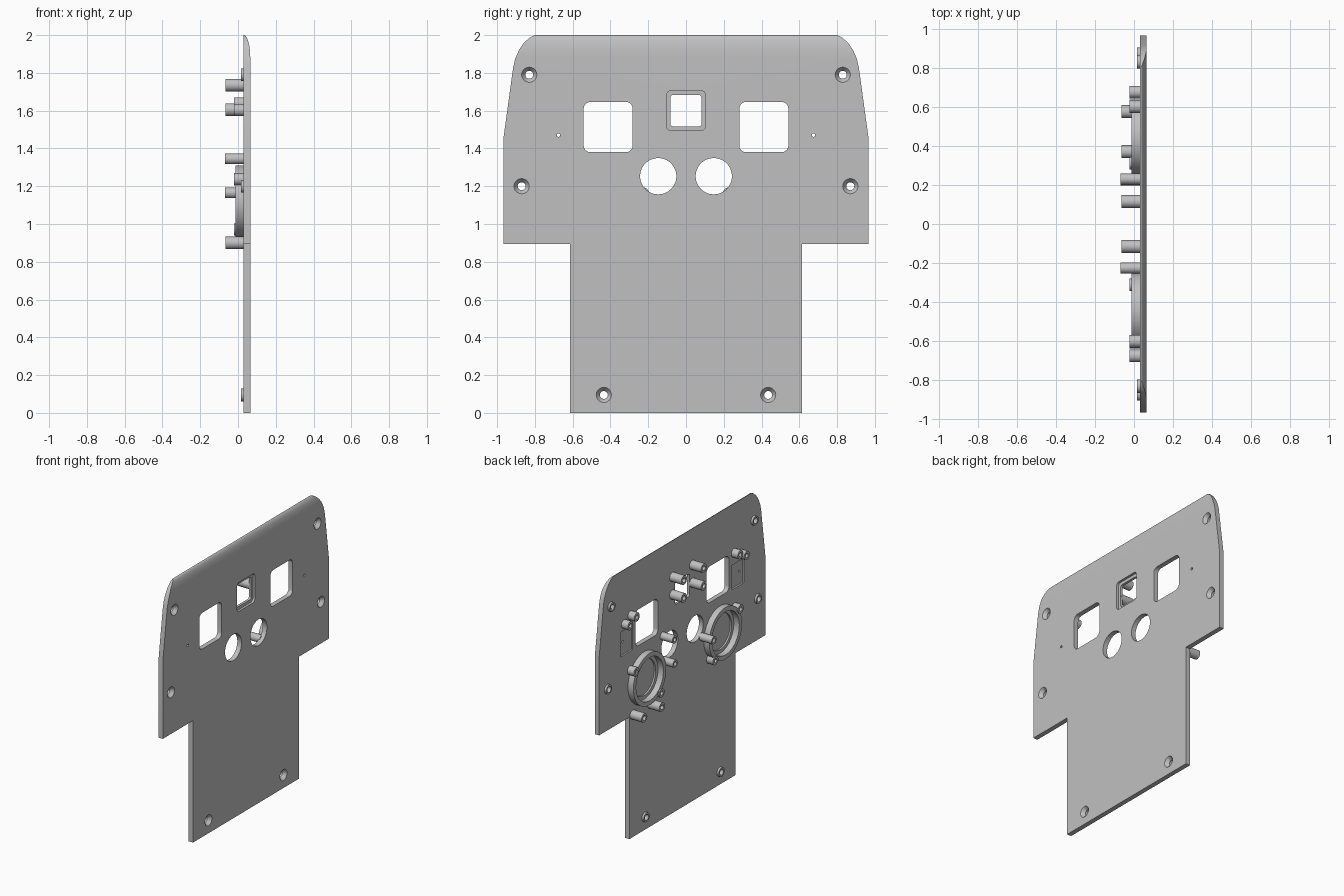
import bpy, bmesh, math
from mathutils import Vector

if "Cube" in bpy.data.objects:
    bpy.data.objects.remove(bpy.data.objects["Cube"])

grey = bpy.data.materials.new("panel_grey")
grey.use_nodes = True
COLOUR = (0.53, 0.53, 0.53, 1)
grey.diffuse_color = COLOUR
grey.node_tree.nodes["Principled BSDF"].inputs["Base Color"].default_value = COLOUR

BACK, FACE = 0.03, 0.065


def finish(bm, name):
    bmesh.ops.remove_doubles(bm, verts=bm.verts, dist=1e-5)
    bmesh.ops.recalc_face_normals(bm, faces=bm.faces)
    mesh = bpy.data.meshes.new(name)
    bm.to_mesh(mesh)
    bm.free()
    obj = bpy.data.objects.new(name, mesh)
    bpy.context.collection.objects.link(obj)
    mesh.materials.append(grey)
    return obj


def prism(name, points, offset):
    """Extrude a closed 3D polygon along offset."""
    bm = bmesh.new()
    face = bm.faces.new([bm.verts.new(p) for p in points])
    new = bmesh.ops.extrude_face_region(bm, geom=[face])["geom"]
    verts = [v for v in new if isinstance(v, bmesh.types.BMVert)]
    bmesh.ops.translate(bm, verts=verts, vec=Vector(offset))
    return finish(bm, name)


def lathe(name, y, z, profile, closed=False, seg=32):
    """Revolve (x, radius) points about an axis parallel to x."""
    bm = bmesh.new()
    verts = [bm.verts.new((x, y + r, z)) for x, r in profile]
    edges = [bm.edges.new(pair) for pair in zip(verts, verts[1:])]
    if closed:
        edges.append(bm.edges.new((verts[-1], verts[0])))
    bmesh.ops.spin(bm, geom=verts + edges, cent=(0, y, z), axis=(1, 0, 0),
                   angle=math.tau, steps=seg, use_merge=True)
    return finish(bm, name)


def disc(y, z, r, x0, x1, r1=None, seg=40):
    r1 = r if r1 is None else r1
    return lathe("cutter", y, z, [(x0, 0), (x0, r), (x1, r1), (x1, 0)], seg=seg)


def rounded_box(y, z, hy, hz, r, x0, x1):
    pts = []
    for i, (sy, sz) in enumerate([(1, 1), (-1, 1), (-1, -1), (1, -1)]):
        for k in range(7):
            a = math.pi / 2 * (i + k / 6)
            pts.append((x0, y + sy * (hy - r) + r * math.cos(a),
                        z + sz * (hz - r) + r * math.sin(a)))
    return prism("cutter", pts, (x1 - x0, 0, 0))


def cut(target, cutter):
    cutter.hide_render = True
    mod = target.modifiers.new("cut", "BOOLEAN")
    mod.operation, mod.solver, mod.object = "DIFFERENCE", "EXACT", cutter
    deps = bpy.context.evaluated_depsgraph_get()
    mesh = bpy.data.meshes.new_from_object(target.evaluated_get(deps))
    target.modifiers.clear()
    target.data = mesh
    bpy.data.objects.remove(cutter)


def smooth(obj, degrees=30):
    bpy.ops.object.select_all(action="DESELECT")
    obj.select_set(True)
    bpy.context.view_layer.objects.active = obj
    bpy.ops.object.shade_smooth_by_angle(angle=math.radians(degrees))


# Plate outline, mirrored across the middle
half = [(0.615, 0), (0.615, 0.895), (0.965, 0.895), (0.965, 1.465), (0.915, 1.83),
        (0.904, 1.875), (0.885, 1.92), (0.86, 1.957), (0.83, 1.985), (0.80, 2)]
outline = half + [(-y, z) for y, z in reversed(half)]
plate = prism("panel_plate", [(BACK, y, z) for y, z in outline], (FACE - BACK, 0, 0))

# Rounded top edge on the outer face
curve = [(BACK + 0.001 + 0.034 * math.cos(a), -1.2, 1.88 + 0.12 * math.sin(a))
         for a in (math.pi / 2 * k / 12 for k in range(13))]
cut(plate, prism("cutter", curve + [(BACK + 0.001, -1.2, 2.1), (0.1, -1.2, 2.1),
                                    (0.1, -1.2, 1.88)], (0, 2.4, 0)))

# Centre window with stepped bezel
cut(plate, rounded_box(0, 1.6, 0.083, 0.083, 0.016, 0, 0.1))
cut(plate, rounded_box(0, 1.6, 0.104, 0.106, 0.026, 0.048, 0.1))

screws = [(0.83, 1.79), (0.87, 1.2), (0.435, 0.095)]
for s in (1, -1):
    # Side windows, round openings and pin holes
    cut(plate, rounded_box(s * 0.412, 1.513, 0.13, 0.133, 0.036, 0, 0.1))
    cut(plate, disc(s * 0.147, 1.253, 0.096, 0, 0.1, seg=48))
    cut(plate, rounded_box(s * 0.645, 1.465, 0.07, 0.09, 0.004, 0, BACK + 0.012))
    cut(plate, disc(s * 0.675, 1.47, 0.009, 0, 0.1, seg=16))
    # Round recess inside each ring
    cut(plate, disc(s * 0.44, 1.12, 0.132, 0, BACK + 0.012, seg=48))
    # Countersunk screw holes with collars behind
    for y, z in screws:
        cut(plate, disc(s * y, z, 0.021, 0, 0.1))
        cut(plate, disc(s * y, z, 0.021, 0.04, FACE + 0.001, 0.041))
        collar = lathe("screw_collar", s * y, z, [(0.035, 0.034), (0.015, 0.034),
                       (0.015, 0.021), (0.035, 0.021)], closed=True)
        smooth(collar)
smooth(plate)

# Raised rings on the back
for s in (1, -1):
    ring = lathe("back_ring", s * 0.44, 1.12, [(0.033, 0.19), (-0.014, 0.19),
                 (-0.014, 0.158), (0.033, 0.158)], closed=True, seg=64)
    smooth(ring)


def boss(y, z, tip, r, bore):
    deep = tip + 0.05
    smooth(lathe("mounting_boss", y, z, [(0.037, 0), (0.037, r), (tip, r), (tip, bore),
                                         (deep, bore), (deep, 0)], seg=24))


# Mounting posts repeated on both sides
for s in (1, -1):
    for z in (1.735, 1.605):
        boss(s * 0.115, z, -0.065, 0.033, 0.017)
    boss(s * 0.225, 1.165, -0.07, 0.028, 0.015)
    for y, z in [(0.6, 1.638), (0.675, 1.603), (0.605, 1.237), (0.312, 0.97)]:
        boss(s * y, z, -0.022, 0.032, 0.015)

# Posts found on one side only
boss(0.23, 1.345, -0.07, 0.028, 0.015)
for y in (0.37, 0.575):
    boss(y, 0.9, -0.065, 0.033, 0.017)
